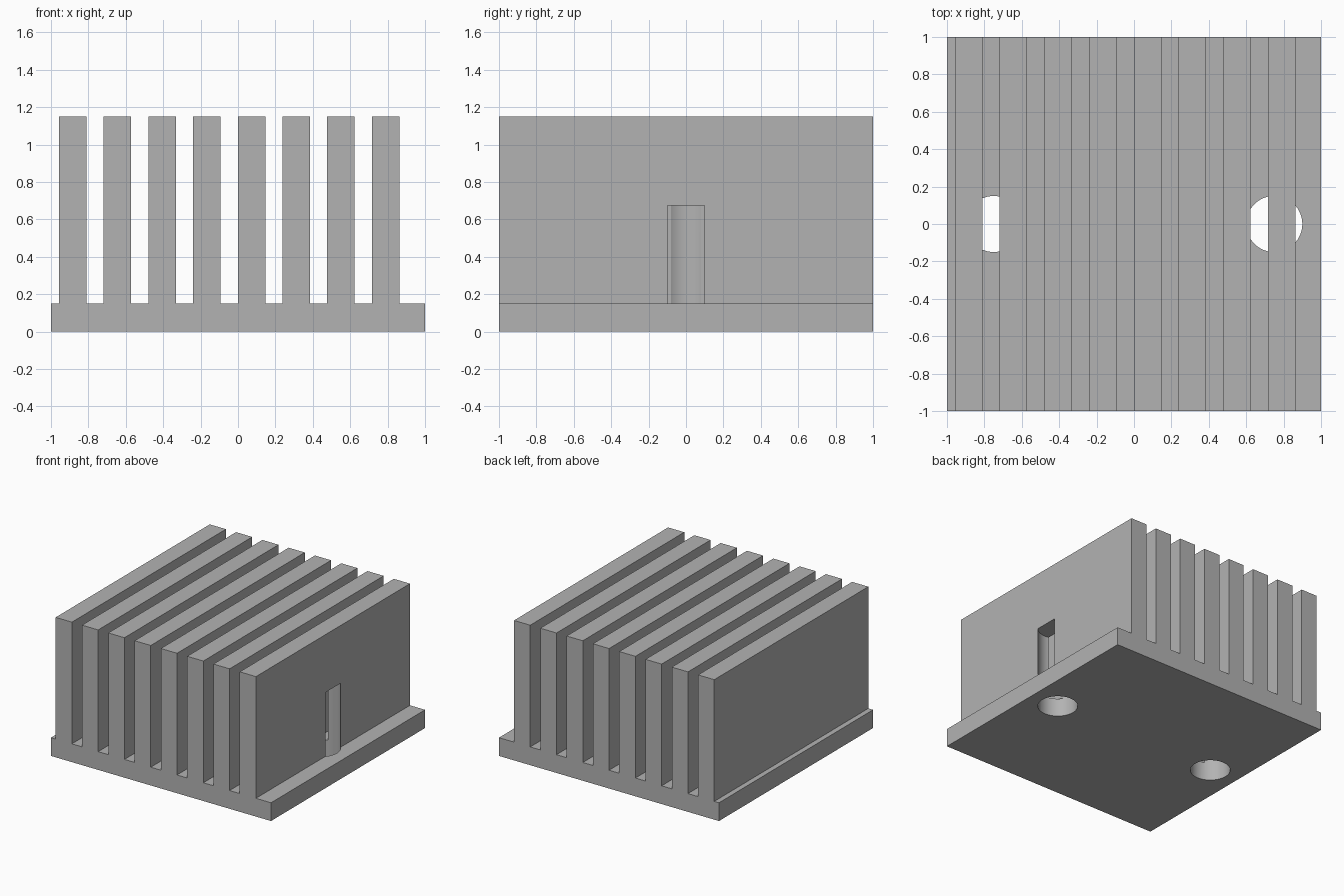
import bpy
import bmesh
import math

BASE_TOP, FIN_TOP = 0.15, 1.15
FIN_COUNT, FIN_PITCH, FIN_WIDTH, FIRST_FIN = 8, 0.239, 0.147, -0.957
HOLE_X, HOLE_RADIUS, HOLE_TOP = 0.75, 0.15, 0.675

if "Cube" in bpy.data.objects:
    bpy.data.objects.remove(bpy.data.objects["Cube"], do_unlink=True)

# Plain grey metal
metal = bpy.data.materials.new("grey_metal")
grey = (0.45, 0.45, 0.45, 1)
metal.diffuse_color = grey
metal.use_nodes = True
metal.node_tree.nodes["Principled BSDF"].inputs["Base Color"].default_value = grey

# Comb profile: base plate with upright fins, extruded front to back
profile = [(1, 0), (1, BASE_TOP)]
for i in reversed(range(FIN_COUNT)):
    left = FIRST_FIN + i * FIN_PITCH
    right = left + FIN_WIDTH
    profile += [(right, BASE_TOP), (right, FIN_TOP), (left, FIN_TOP), (left, BASE_TOP)]
profile += [(-1, BASE_TOP), (-1, 0)]

bm = bmesh.new()
face = bm.faces.new([bm.verts.new((x, -1, z)) for x, z in profile])
extruded = bmesh.ops.extrude_face_region(bm, geom=[face])
back = [v for v in extruded["geom"] if isinstance(v, bmesh.types.BMVert)]
bmesh.ops.translate(bm, verts=back, vec=(0, 2, 0))
bmesh.ops.recalc_face_normals(bm, faces=bm.faces)
mesh = bpy.data.meshes.new("finned_block")
bm.to_mesh(mesh)
bm.free()
mesh.materials.append(metal)
block = bpy.data.objects.new("finned_block", mesh)
bpy.context.collection.objects.link(block)

# Two blind mounting holes drilled from below into the fins
for x in (-HOLE_X, HOLE_X):
    bpy.ops.mesh.primitive_cylinder_add(
        vertices=64, radius=HOLE_RADIUS, depth=HOLE_TOP + 0.1,
        location=(x, 0, (HOLE_TOP - 0.1) / 2))
    cutter = bpy.context.object
    cutter.name = "hole_cutter"
    cutter.hide_render = True
    cutter.data.materials.append(metal)
    bpy.ops.object.select_all(action='DESELECT')
    block.select_set(True)
    bpy.context.view_layer.objects.active = block
    drill = block.modifiers.new("mounting_hole", 'BOOLEAN')
    drill.operation = 'DIFFERENCE'
    drill.solver = 'EXACT'
    drill.object = cutter
    bpy.ops.object.modifier_apply(modifier=drill.name)
    bpy.data.objects.remove(cutter, do_unlink=True)

# Smooth hole walls, crisp edges elsewhere
bpy.ops.object.shade_smooth_by_angle(angle=math.radians(30))
